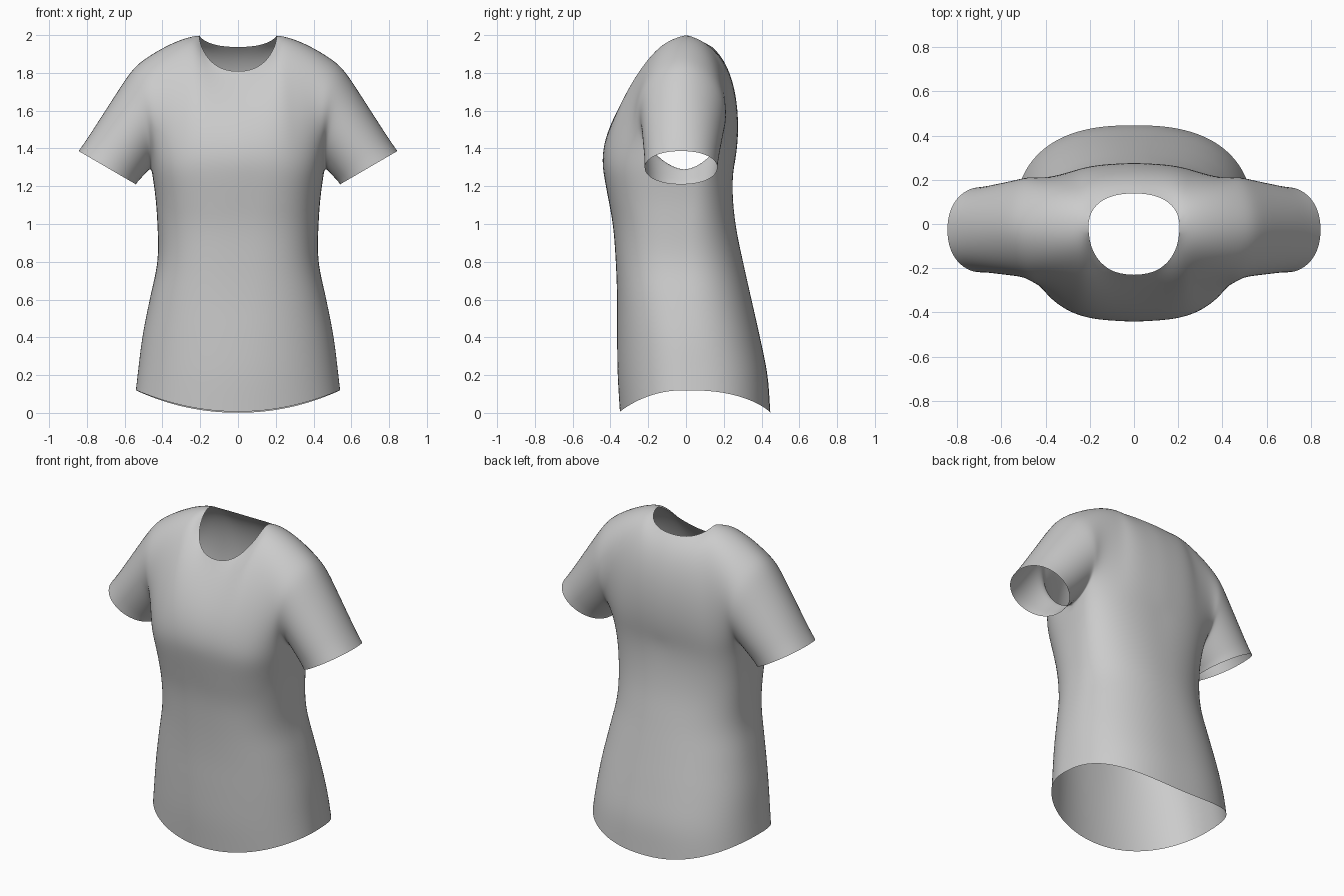
import bpy, bmesh, math
from mathutils import Vector as V

if "Cube" in bpy.data.objects:
    bpy.data.objects.remove(bpy.data.objects["Cube"])

# Torso profile every 0.2 in z: half width, front/back depth, front/back squareness
WIDTH = [.555, .532, .507, .468, .427, .427, .445, .485]
FRONT = [.35, .362, .365, .365, .372, .388, .425, .46]
BACK = [.447, .432, .392, .347, .302, .262, .246, .26]
SQ_FRONT = [2.05, 2.1, 2.2, 2.4, 2.6, 2.7, 2.9, 3.1]
SQ_BACK = [2.5, 2.45, 2.35, 2.25, 2.2, 2.25, 2.45, 2.7]
PIT = 1.28                # armpit height
SH, NK, ROWS = 10, 6, 14  # columns along shoulder, along neck; rows per panel
COLS = SH + NK


def sample(t, z):
    """Catmull-Rom lookup in a profile table."""
    s = z / .2
    i = max(0, min(int(s), len(t) - 2))
    f = s - i
    b, c = t[i], t[i + 1]
    a = t[i - 1] if i > 0 else 2 * b - c
    d = t[i + 2] if i + 2 < len(t) else 2 * c - b
    return b + .5 * f * (c - a + f * (2*a - 5*b + 4*c - d + f * (3*(b - c) + d - a)))


def ring(z, a):
    """Point on the rounded torso section; a = -90 front, 0 side, 90 back."""
    c, s = max(0, math.cos(a)), math.sin(a)
    if c < 1e-6:
        c = 0
    e = 2 / sample(SQ_BACK if s > 0 else SQ_FRONT, z)
    depth = sample(BACK if s > 0 else FRONT, z)
    return V((sample(WIDTH, z) * c ** e, math.copysign(depth * abs(s) ** e, s), z))


def bezier(p, t):
    u = 1 - t
    return p[0]*u**3 + p[1]*3*u*u*t + p[2]*3*u*t*t + p[3]*t**3


def column(i, side):
    """Upper panel column from the armpit ring to shoulder or neckline."""
    front = side < 0
    base = ring(PIT, side * math.pi / 2 * i / COLS)
    arm_up = V((-.03, side * (.33 if front else .31), .12))
    body_up = V((0, -.03, .20)) if front else V((0, .055, .22))
    arm_top = V((-.03, side * (.30 if front else .29), -.05))
    corner_top = V((.03, -.22, 0)) if front else V((.03, .26, 0))
    mid_top = V((0, -.09, -.14)) if front else V((0, .14, -.11))
    if i <= SH:
        u = i / SH
        s = 1 - u
        top = V((.208 + .352 * s, -.01 - .01 * s, 2.006 - .162 * s ** 1.5))
        # sideways reach of the armhole shrinks as the base moves forward
        reach = s ** (2.4 if front else 2)
        up = body_up.lerp(arm_up, reach)
        down = corner_top.lerp(arm_top, s ** 1.3)
    else:
        a = math.pi / 2 * (i - SH) / NK
        k = math.sin(a)
        top = V((.208 * math.cos(a) ** .85 if i < COLS else 0,
                 -.01 + side * (.222 if front else .15) * k ** .9,
                 2.006 - (.2 if front else .07) * k ** 1.15))
        up, down = body_up, corner_top.lerp(mid_top, k)
        if i == COLS:
            down.x = 0
    pts = [base, base + up, top + down, top]
    return [bezier(pts, j / ROWS) for j in range(ROWS + 1)]


def add_grid(bm, grid):
    vs = [[bm.verts.new(p) for p in row] for row in grid]
    for r0, r1 in zip(vs, vs[1:]):
        for k in range(len(r0) - 1):
            bm.faces.new((r0[k], r0[k + 1], r1[k + 1], r1[k]))


bm = bmesh.new()

# Lower body with curved hem
body = []
for i in range(-COLS, COLS + 1):
    a = math.pi / 2 * i / COLS
    hem = .12 * (ring(.1, a).x / sample(WIDTH, .1)) ** 2 + (.006 if i < 0 else 0) * abs(math.sin(a))
    body.append([ring(hem + (PIT - hem) * j / 20, a) for j in range(21)])
add_grid(bm, body)

# Chest and back panels
panels = {s: [column(i, s) for i in range(COLS + 1)] for s in (-1, 1)}
for p in panels.values():
    add_grid(bm, p)

# Sleeve from armhole loop to cuff loop
armhole = panels[-1][0] + panels[1][0][-2::-1]
cuff = []
for j in range(2 * ROWS + 1):
    a = math.pi * j / ROWS
    c, s = -math.cos(a), math.sin(a)
    s = math.copysign(abs(s) ** .9, s)
    cuff.append(V((.692 + .153 * c, -.026 - .194 * s, 1.298 + .089 * c)))
cuff[-1] = cuff[0].copy()
add_grid(bm, [[p.lerp(q, k / 8) for p, q in zip(armhole, cuff)] for k in range(9)])

bmesh.ops.remove_doubles(bm, verts=bm.verts, dist=.0005)
# Soften the seams where panels and sleeve meet
inner = [v for v in bm.verts if not v.is_boundary and v.co.z > 1.1 and v.co.x > .01]
for _ in range(4):
    bmesh.ops.smooth_vert(bm, verts=inner, factor=.4, use_axis_x=True, use_axis_y=True, use_axis_z=True)
bmesh.ops.recalc_face_normals(bm, faces=bm.faces)
# Make sure the cloth faces outward
bm.faces.ensure_lookup_table()
probe = min(bm.faces, key=lambda f: (f.calc_center_median() - V((.1, -.37, .6))).length)
if probe.normal.y > 0:
    bmesh.ops.reverse_faces(bm, faces=bm.faces)

mesh = bpy.data.meshes.new("shirt")
bm.to_mesh(mesh)
bm.free()
shirt = bpy.data.objects.new("shirt", mesh)
bpy.context.collection.objects.link(shirt)
for p in mesh.polygons:
    p.use_smooth = True

# Mirror to the other side and smooth
mirror = shirt.modifiers.new("mirror", 'MIRROR')
mirror.use_clip = True
mirror.merge_threshold = .001
sub = shirt.modifiers.new("smooth", 'SUBSURF')
sub.levels = sub.render_levels = 1
